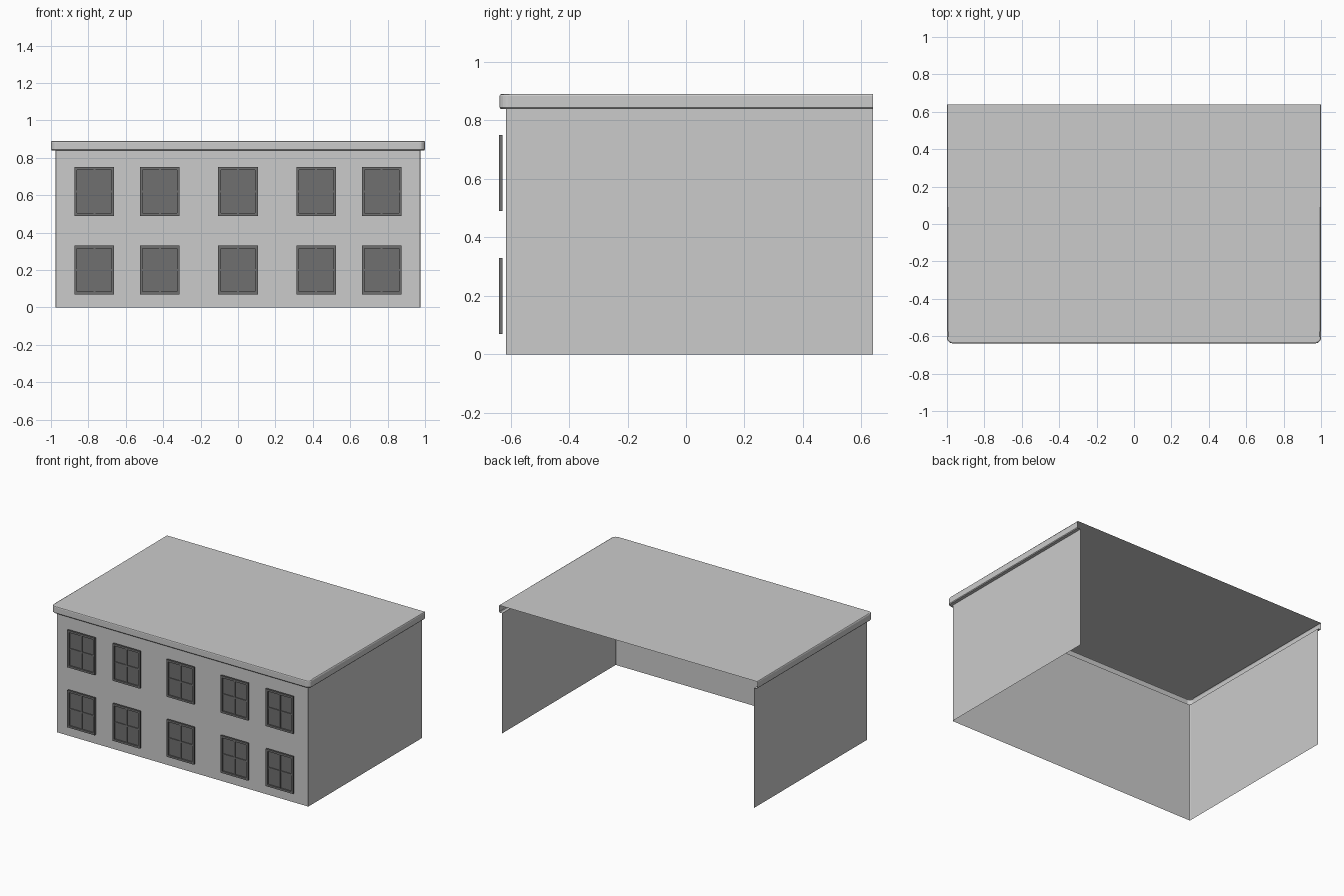
import bpy, bmesh, math

if "Cube" in bpy.data.objects:
    bpy.data.objects.remove(bpy.data.objects["Cube"])

BACK = 0.64


def make_object(name, bm, mat=None):
    mesh = bpy.data.meshes.new(name)
    bm.to_mesh(mesh)
    bm.free()
    obj = bpy.data.objects.new(name, mesh)
    bpy.context.collection.objects.link(obj)
    if mat:
        mesh.materials.append(mat)
    return obj


def u_path(half, front, radius, z, steps=5):
    """U-shaped outline, open at the back, with rounded front corners."""
    right = []
    for i in range(steps + 1):
        a = -math.pi / 2 + i * math.pi / 2 / steps
        right.append((half - radius + radius * math.cos(a),
                      front + radius + radius * math.sin(a), z))
    right.append((half, BACK, z))
    return [(-x, y, z) for x, y, z in reversed(right)] + right


def loft(name, rings, cap=False):
    """Skin between outlines, optionally closing the last one."""
    bm = bmesh.new()
    rows = [[bm.verts.new(p) for p in u_path(*r)] for r in rings]
    for lo, hi in zip(rows, rows[1:]):
        for i in range(len(lo) - 1):
            bm.faces.new((lo[i], lo[i + 1], hi[i + 1], hi[i]))
    if cap:
        bm.faces.new(rows[-1])
    return make_object(name, bm)


def add_box(bm, x0, x1, y0, y1, z0, z1):
    verts = bmesh.ops.create_cube(bm, size=1)["verts"]
    for v in verts:
        v.co = (x1 if v.co.x > 0 else x0,
                y1 if v.co.y > 0 else y0,
                z1 if v.co.z > 0 else z0)


def window(name, cx, z0, mat):
    """Frame with a glass panel and crossed glazing bars."""
    w, h, t, b = 0.106, 0.26, 0.014, 0.005
    y0, y1 = -0.64, -0.627
    z1, zm = z0 + h, z0 + h * 0.5
    bm = bmesh.new()
    for s in (-1, 1):
        xs = sorted((cx + s * w, cx + s * (w - t)))
        add_box(bm, *xs, y0, y1, z0, z1)
    add_box(bm, cx - w + t, cx + w - t, y0, y1, z0, z0 + t)
    add_box(bm, cx - w + t, cx + w - t, y0, y1, z1 - t, z1)
    # glass
    add_box(bm, cx - w + t, cx + w - t, -0.631, y1, z0 + t, z1 - t)
    # glazing bars
    add_box(bm, cx - b, cx + b, -0.637, -0.631, z0 + t, z1 - t)
    add_box(bm, cx - w + t, cx + w - t, -0.6365, -0.631, zm - b, zm + b)
    return make_object(name, bm, mat)


# three walls, open at the back
loft("walls", [(0.975, -0.615, 0.006, 0), (0.975, -0.615, 0.006, 0.84)])

# hollow overhanging cornice with the flat roof on top
roof = loft("cornice_roof", [
    (0.975, -0.615, 0.006, 0.84),
    (0.996, -0.634, 0.028, 0.84),
    (1.0, -0.638, 0.03, 0.845),
    (1.0, -0.638, 0.03, 0.883),
    (0.998, -0.636, 0.03, 0.888),
    (0.993, -0.631, 0.028, 0.89)], cap=True)
# roof sheet reaches the full width at the back
for v in roof.data.vertices:
    if v.co.y > BACK - 0.001 and v.co.z > 0.886:
        v.co.x = math.copysign(0.998, v.co.x)

# two rows of dark windows
dark = bpy.data.materials.new("dark_window")
dark.diffuse_color = (0.16, 0.16, 0.16, 1)
dark.use_nodes = True
dark.node_tree.nodes["Principled BSDF"].inputs["Base Color"].default_value = dark.diffuse_color
for floor, z0 in (("lower", 0.07), ("upper", 0.49)):
    for i, cx in enumerate((-0.768, -0.418, 0.0, 0.418, 0.768)):
        window(f"{floor}_window_{i + 1}", cx, z0, dark)
